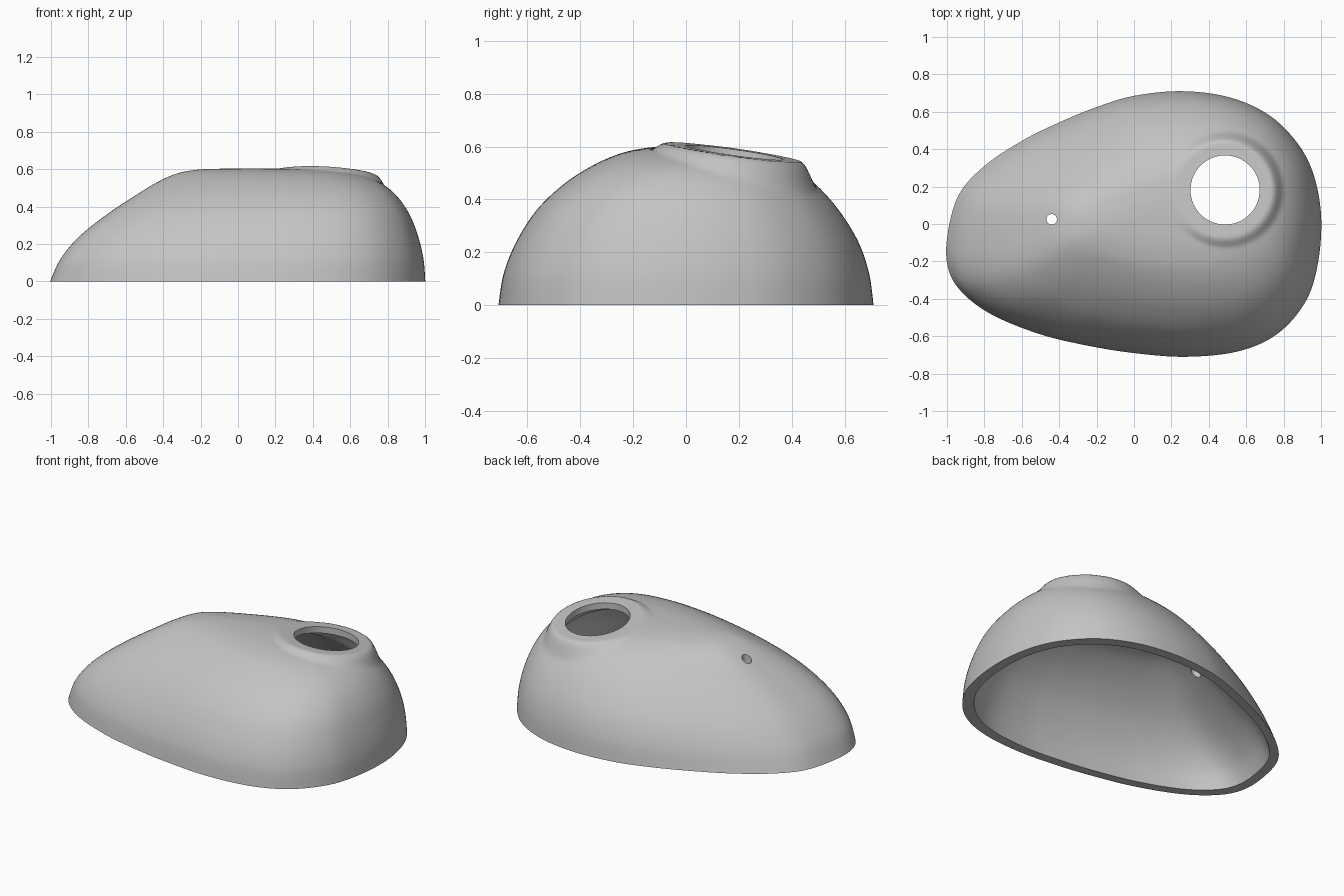
import bpy
import bmesh
import math
from mathutils import Vector

cube = bpy.data.objects.get("Cube")
if cube:
    bpy.data.objects.remove(cube, do_unlink=True)

STEPS = 8

# Footprint on the ground, counter-clockwise from the right end
FOOTPRINT = [(1, .05), (.955, .28), (.86, .45), (.71, .59), (.5, .68), (.25, .71),
             (0, .685), (-.2, .625), (-.4, .543), (-.6, .444), (-.8, .31), (-.94, .15),
             (-1, -.08), (-.99, -.25), (-.91, -.375), (-.75, -.49), (-.5, -.59),
             (-.25, -.65), (0, -.69), (.28, -.71), (.56, -.68), (.77, -.585),
             (.92, -.41), (.985, -.2)]

# Horizontal layers: height, then x limits and y limits
LAYERS = [(0, -1, 1, -.71, .71), (.12, -.945, .99, -.69, .693),
          (.24, -.845, .962, -.642, .652), (.36, -.695, .915, -.565, .578),
          (.46, -.545, .845, -.46, .488), (.53, -.43, .755, -.35, .395),
          (.575, -.33, .63, -.245, .28), (.595, -.235, .48, -.15, .16),
          (.602, -.12, .3, -.07, .07), (.603, .08, .1, -.01, .01)]

HOLE = Vector((.487, .182))


def spline(points, closed):
    """Catmull-Rom curve through points of any dimension."""
    pts = [Vector(p) for p in points]
    n = len(pts)

    def at(i):
        return pts[i % n] if closed else pts[max(0, min(n - 1, i))]

    out = []
    for i in range(n if closed else n - 1):
        a, b, c, d = (at(i + k) for k in (-1, 0, 1, 2))
        for s in range(STEPS):
            t = s / STEPS
            out.append(b + (c - a) * (t / 2)
                       + (a * 2 - b * 5 + c * 4 - d) * (t * t / 2)
                       + (b * 3 - a - c * 3 + d) * (t ** 3 / 2))
    if not closed:
        out.append(pts[-1])
    return out


def smoothstep(low, high, value):
    t = max(0, min(1, (value - low) / (high - low)))
    return t * t * (3 - 2 * t)


def raise_collar(p, height, flat, reach):
    """Blend the dome into a tilted flat collar around the large opening."""
    dx, dy = p.x - HOLE.x, p.y - HOLE.y
    blend = 1 - smoothstep(flat, reach, math.hypot(dx, dy))
    plane = height - .06 * dx - .14 * dy
    return Vector((p.x, p.y, p.z + (plane - p.z) * blend))


def dome_rings():
    outline = spline(FOOTPRINT, True)
    rings = []
    for z, x0, x1, y0, y1 in spline(LAYERS, False):
        ring = []
        for p in outline:
            x = x0 + (x1 - x0) * (p.x + 1) / 2
            y = y0 + (y1 - y0) * (p.y / .71 + 1) / 2
            # the tail narrows upwards and leans towards the front
            tail = max(0, -p.x)
            y *= 1 - .5 * tail ** 2 * max(0, 1 - tail) * z
            y -= .045 * tail ** 2 * math.sin(math.pi * z / .603)
            ring.append(Vector((x, y, z)))
        rings.append(ring)
    return rings


# Shell: outer dome, flat bottom rim and inner dome as one closed surface
def build_shell(material):
    rings = dome_rings()
    outer = [[raise_collar(p, .578, .25, .315) for p in ring] for ring in rings]
    inner = [[raise_collar(Vector((p.x * .94, p.y * .915, p.z * .91)), .538, .2, .26)
              for p in ring] for ring in rings]
    bm = bmesh.new()
    loops = [[bm.verts.new(p) for p in ring] for ring in reversed(inner)]
    loops += [[bm.verts.new(p) for p in ring] for ring in outer]
    count = len(loops[0])
    for low, high in zip(loops, loops[1:]):
        for i in range(count):
            j = (i + 1) % count
            bm.faces.new((low[i], low[j], high[j], high[i]))
    bm.faces.new(loops[0][::-1])
    bm.faces.new(loops[-1])
    bmesh.ops.recalc_face_normals(bm, faces=bm.faces[:])
    mesh = bpy.data.meshes.new("shell")
    bm.to_mesh(mesh)
    bm.free()
    mesh.materials.append(material)
    shell = bpy.data.objects.new("shell", mesh)
    bpy.context.collection.objects.link(shell)
    return shell


def drill(target, x, y, radius):
    """Cut a vertical round opening through the top."""
    bpy.ops.mesh.primitive_cylinder_add(vertices=64, radius=radius, depth=.8,
                                        location=(x, y, .6))
    cutter = bpy.context.object
    cutter.name = "hole_cutter"
    cutter.hide_render = True
    cut = target.modifiers.new("hole", 'BOOLEAN')
    cut.operation = 'DIFFERENCE'
    cut.solver = 'EXACT'
    cut.object = cutter
    bpy.ops.object.select_all(action='DESELECT')
    bpy.context.view_layer.objects.active = target
    target.select_set(True)
    bpy.ops.object.modifier_apply(modifier=cut.name)
    bpy.data.objects.remove(cutter, do_unlink=True)


grey = bpy.data.materials.new("plain grey")
grey.use_nodes = True
colour = (.55, .55, .55, 1)
grey.diffuse_color = colour
grey.node_tree.nodes["Principled BSDF"].inputs["Base Color"].default_value = colour

shell = build_shell(grey)
drill(shell, HOLE.x, HOLE.y, .185)   # large collar opening
drill(shell, -.44, .025, .028)       # small pin hole
bpy.ops.object.shade_smooth_by_angle(angle=math.radians(35))
